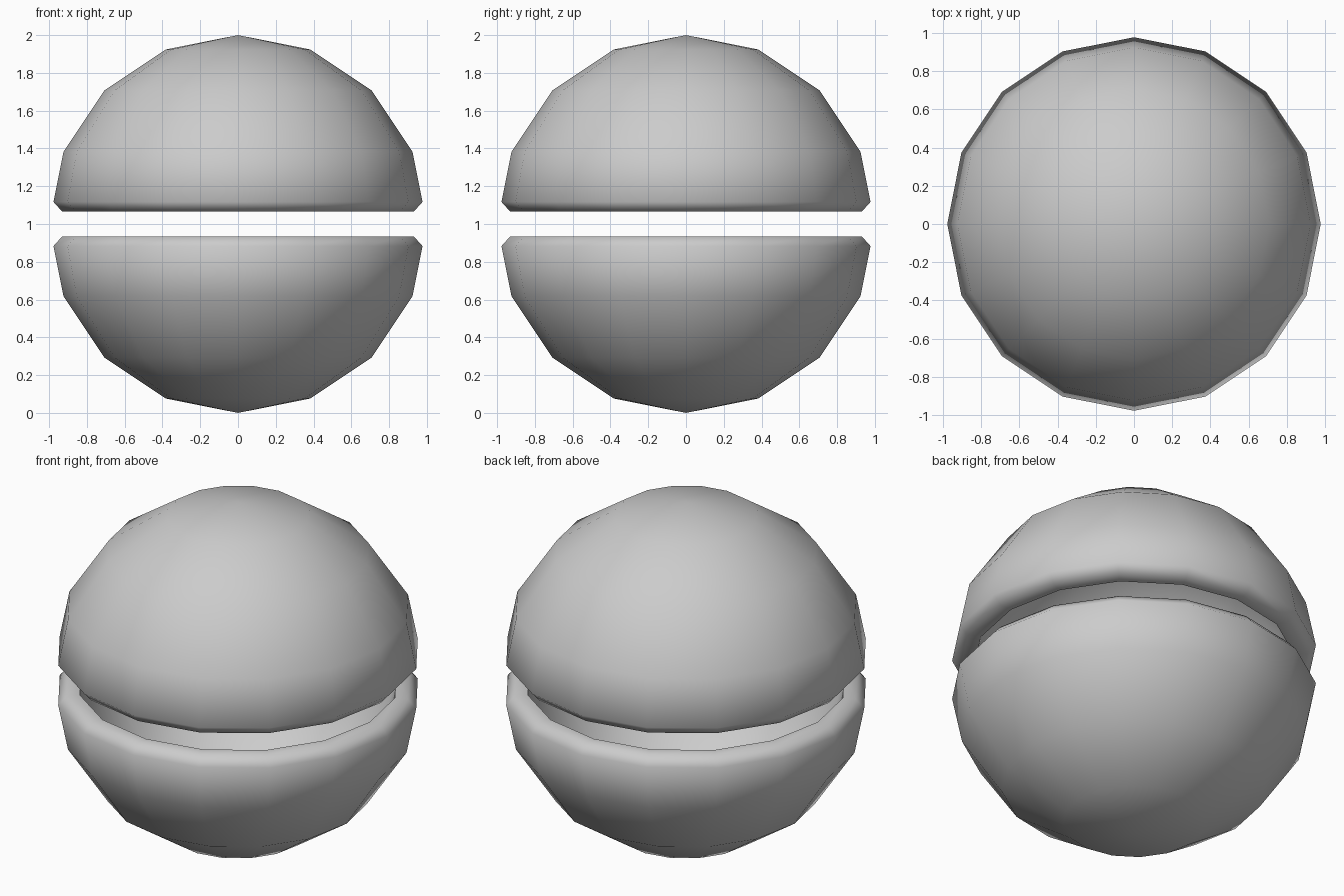
import bpy, bmesh
from math import sin, cos, pi, radians

if "Cube" in bpy.data.objects:
    bpy.data.objects.remove(bpy.data.objects["Cube"])

SEGMENTS = 16
INNER = 0.865          # inside radius of the hollow shell


def arc(radius, steps):
    """Points (r, z) on a quarter arc, step 0 being the pole."""
    return [(radius * sin(i * pi / 8), radius * cos(i * pi / 8)) for i in steps]


# Half-shell section: outer dome, chamfered rim, flat lip, inner dome
PROFILE = (arc(1.0, range(0, 4))
           + [(0.977, 0.117), (0.931, 0.066), (0.86, 0.066)]
           + arc(INNER, range(3, -1, -1)))


def half_shell(name, side):
    """Revolve the section; side = 1 for the upper half, -1 for the lower."""
    bm = bmesh.new()
    verts = [bm.verts.new((r, 0, 1 + side * z)) for r, z in PROFILE]
    edges = [bm.edges.new(pair) for pair in zip(verts, verts[1:])]
    bmesh.ops.spin(bm, geom=verts + edges, cent=(0, 0, 0), axis=(0, 0, 1),
                   angle=2 * pi, steps=SEGMENTS, use_merge=True)
    bmesh.ops.remove_doubles(bm, verts=bm.verts, dist=1e-4)
    bmesh.ops.recalc_face_normals(bm, faces=bm.faces)
    mesh = bpy.data.meshes.new(name)
    bm.to_mesh(mesh)
    bm.free()
    obj = bpy.data.objects.new(name, mesh)
    bpy.context.collection.objects.link(obj)
    # Smooth domes and chamfer, crisp inner lip
    bpy.ops.object.select_all(action='DESELECT')
    obj.select_set(True)
    bpy.context.view_layer.objects.active = obj
    bpy.ops.object.shade_smooth_by_angle(angle=radians(65))


half_shell("upper_shell", 1)
half_shell("lower_shell", -1)
